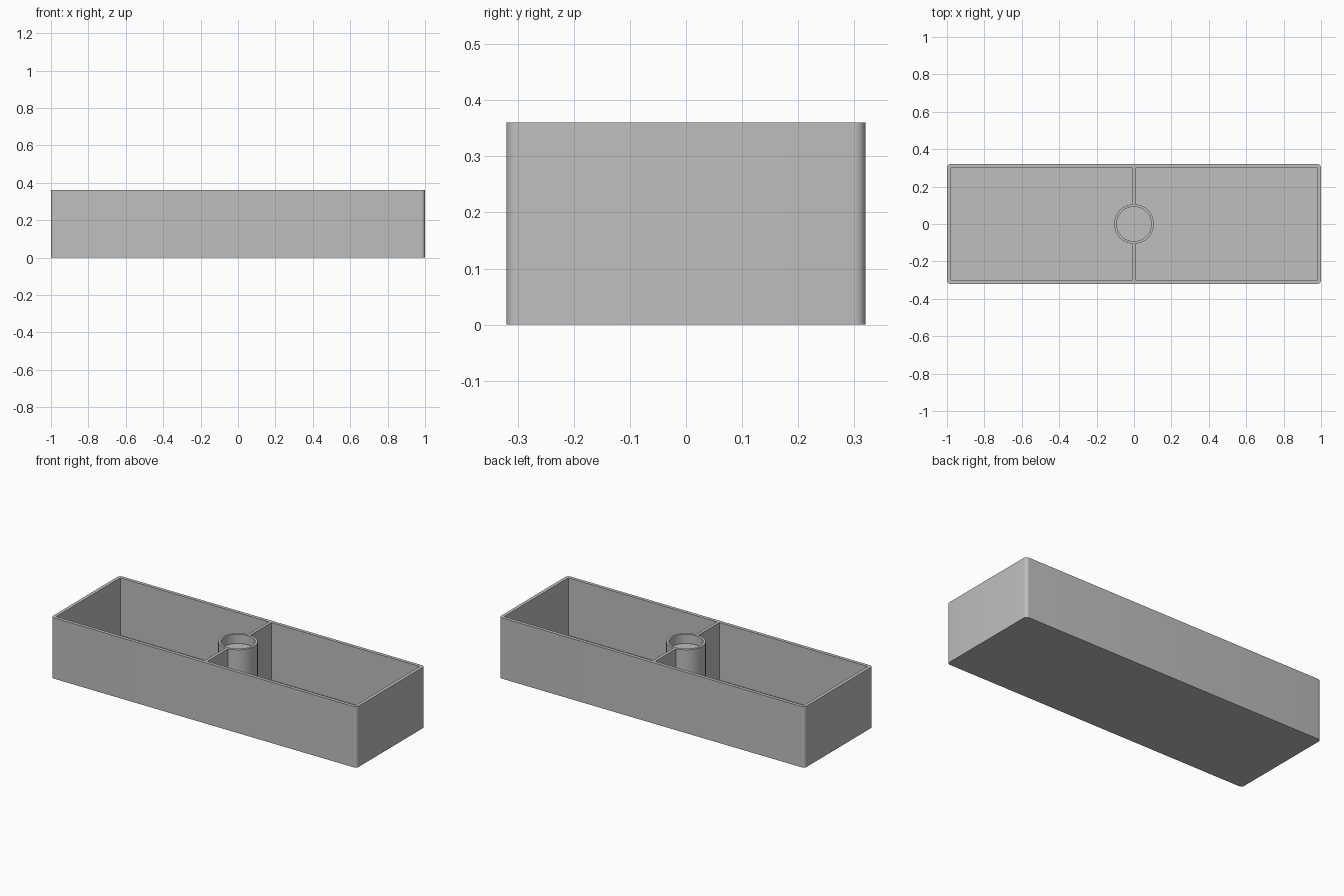
import bpy, bmesh
from math import cos, sin, pi
from mathutils import Vector

cube = bpy.data.objects.get("Cube")
if cube:
    bpy.data.objects.remove(cube, do_unlink=True)

# Main dimensions
HALF_X, HALF_Y, HEIGHT = 1.0, 0.32, 0.36
WALL, FLOOR, CORNER = 0.02, 0.02, 0.02
RING_OUT, RING_IN, RECESS_Z = 0.106, 0.092, 0.305

grey = bpy.data.materials.new("light grey")
grey.use_nodes = True
colour = (0.52, 0.52, 0.52, 1)
grey.diffuse_color = colour
grey.node_tree.nodes["Principled BSDF"].inputs["Base Color"].default_value = colour


def finish(name, bm):
    """Turn a bmesh into a smooth-shaded object with sharp edges kept."""
    bmesh.ops.recalc_face_normals(bm, faces=bm.faces)
    mesh = bpy.data.meshes.new(name)
    bm.to_mesh(mesh)
    bm.free()
    obj = bpy.data.objects.new(name, mesh)
    bpy.context.collection.objects.link(obj)
    mesh.materials.append(grey)
    bpy.ops.object.select_all(action="DESELECT")
    obj.select_set(True)
    bpy.context.view_layer.objects.active = obj
    bpy.ops.object.shade_smooth_by_angle(angle=pi / 6)
    return obj


# Tray: rounded outside corners, square inside corners
def make_tray(steps=8):
    bm = bmesh.new()
    bottom, top, inner_top, inner_floor = [], [], [], []
    for i, (sx, sy) in enumerate([(1, 1), (-1, 1), (-1, -1), (1, -1)]):
        arc = []
        for s in range(steps + 1):
            a = (i + s / steps) * pi / 2
            arc.append((sx * (HALF_X - CORNER) + CORNER * cos(a),
                        sy * (HALF_Y - CORNER) + CORNER * sin(a)))
        bottom.append([bm.verts.new((x, y, 0)) for x, y in arc])
        top.append([bm.verts.new((x, y, HEIGHT)) for x, y in arc])
        ix, iy = sx * (HALF_X - WALL), sy * (HALF_Y - WALL)
        inner_top.append(bm.verts.new((ix, iy, HEIGHT)))
        inner_floor.append(bm.verts.new((ix, iy, FLOOR)))
    for i in range(4):
        j = (i + 1) % 4
        # rim
        bm.faces.new(top[i] + [inner_top[i]])
        bm.faces.new([top[i][-1], top[j][0], inner_top[j], inner_top[i]])
        # inside wall
        bm.faces.new([inner_top[i], inner_top[j], inner_floor[j], inner_floor[i]])
    # outside wall
    low, high = sum(bottom, []), sum(top, [])
    for k in range(len(low)):
        n = (k + 1) % len(low)
        bm.faces.new([low[k], low[n], high[n], high[k]])
    bm.faces.new(low)
    bm.faces.new(inner_floor)
    return finish("tray", bm)


# Round post with a shallow recess in its top
def make_post():
    bm = bmesh.new()
    profile = [(RING_OUT, FLOOR), (RING_OUT, HEIGHT), (RING_IN, HEIGHT),
               (RING_IN, RECESS_Z), (0, RECESS_Z)]
    verts = [bm.verts.new((r, 0, z)) for r, z in profile]
    edges = [bm.edges.new(pair) for pair in zip(verts, verts[1:])]
    bmesh.ops.spin(bm, geom=verts + edges, cent=(0, 0, 0), axis=(0, 0, 1),
                   angle=2 * pi, steps=64)
    bmesh.ops.remove_doubles(bm, verts=bm.verts, dist=0.0001)
    return finish("centre_post", bm)


# Thin partition between the post and a long wall
def make_divider(name, side):
    y_near, y_far = (RING_OUT + RING_IN) / 2, HALF_Y - WALL
    bm = bmesh.new()
    bmesh.ops.create_cube(bm, size=1)
    bmesh.ops.scale(bm, verts=bm.verts,
                    vec=Vector((0.018, y_far - y_near, HEIGHT - FLOOR)))
    bmesh.ops.translate(bm, verts=bm.verts,
                        vec=Vector((0, side * (y_near + y_far) / 2, (HEIGHT + FLOOR) / 2)))
    return finish(name, bm)


make_tray()
make_post()
make_divider("front_divider", -1)
make_divider("back_divider", 1)
